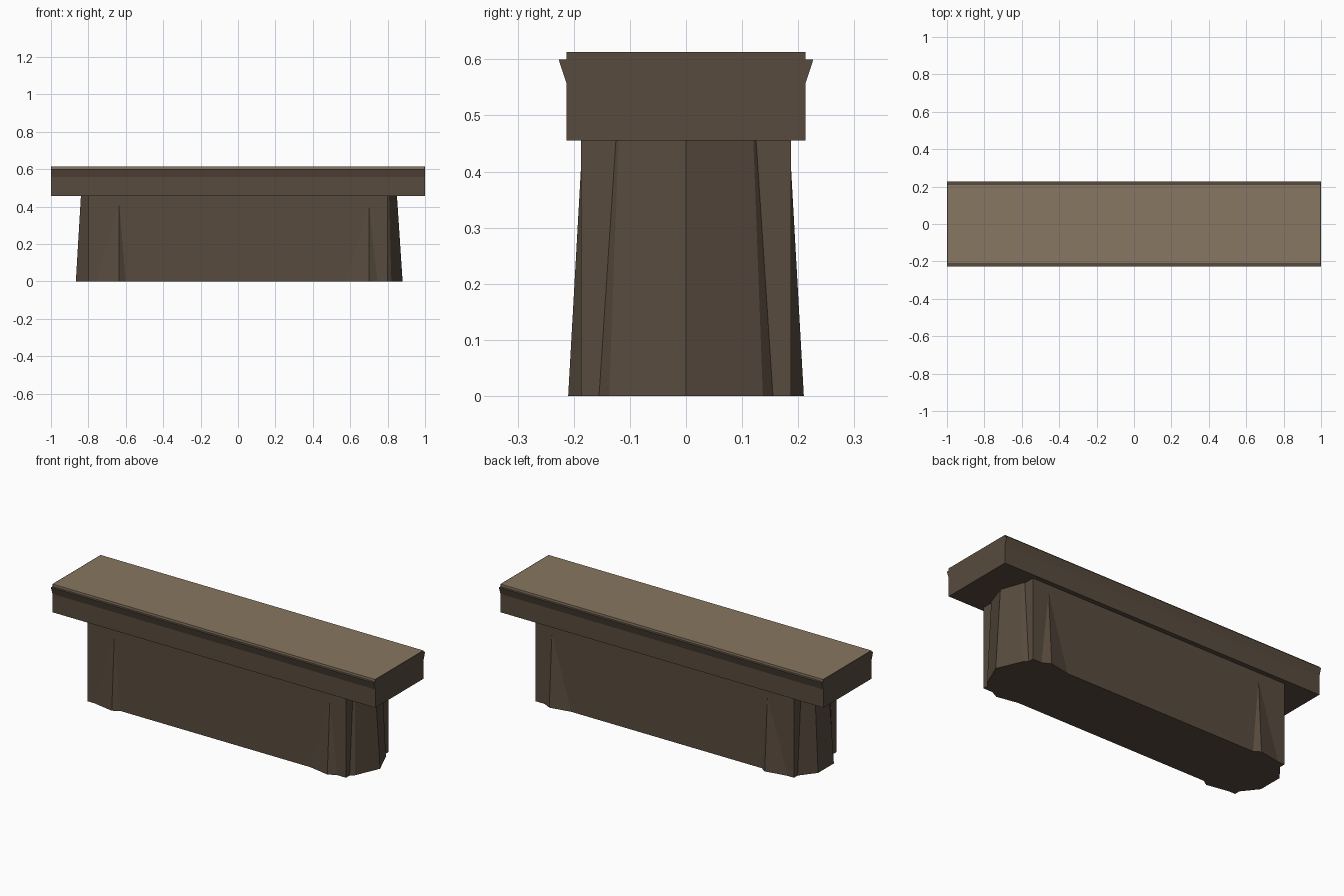
import bpy
import bmesh

cube = bpy.data.objects.get("Cube")
if cube:
    bpy.data.objects.remove(cube, do_unlink=True)


def material(name, rgb):
    mat = bpy.data.materials.new(name)
    mat.use_nodes = True
    mat.diffuse_color = (*rgb, 1)
    shader = next(n for n in mat.node_tree.nodes if n.type == "BSDF_PRINCIPLED")
    shader.inputs["Base Color"].default_value = (*rgb, 1)
    shader.inputs["Roughness"].default_value = 0.9
    return mat


BROWN = material("dark brown", (0.098, 0.070, 0.048))
TAN = material("light tan", (0.242, 0.184, 0.119))


def loft(name, lower, upper, mat):
    """Join two matching loops of points with side faces and close both ends."""
    bm = bmesh.new()
    a = [bm.verts.new(p) for p in lower]
    b = [bm.verts.new(p) for p in upper]
    n = len(a)
    bm.faces.new(a)
    bm.faces.new(b)
    for i in range(n):
        j = (i + 1) % n
        bm.faces.new((a[i], a[j], b[j], b[i]))
    return finish(name, bm, mat)


def finish(name, bm, mat):
    bmesh.ops.recalc_face_normals(bm, faces=bm.faces)
    mesh = bpy.data.meshes.new(name)
    bm.to_mesh(mesh)
    bm.free()
    mesh.materials.append(mat)
    obj = bpy.data.objects.new(name, mesh)
    bpy.context.collection.objects.link(obj)
    return obj


def box(name, x0, x1, half_y, z0, z1, mat):
    ring = [(x0, -half_y), (x1, -half_y), (x1, half_y), (x0, half_y)]
    return loft(name, [(*p, z0) for p in ring], [(*p, z1) for p in ring], mat)


def mirrored(half):
    """Complete an outline from its -y half, ordered from the wall outwards."""
    return half + [(x, -y) for x, y in reversed(half) if y]


WALL_X, WALL_Y = 0.80, 0.187
BASE_Z, LEDGE_Z, TOP_Z = 0.455, 0.60, 0.613
CAP_Y, LIP_Y = 0.213, 0.227

# Straight central wall
box("base_wall", -WALL_X, WALL_X, WALL_Y, 0, BASE_Z, BROWN)

# Tapered ends: a pointed one on +x and a blunt one on -x
ends = {
    "pointed_end": ([(0.80, -0.155), (0.82, -0.137), (0.88, 0)],
                    [(0.80, -0.125), (0.808, -0.12), (0.85, 0)]),
    "blunt_end": ([(-0.80, -0.155), (-0.867, -0.07)],
                  [(-0.80, -0.125), (-0.84, -0.06)]),
}
for name, (low, high) in ends.items():
    loft(name, [(*p, 0) for p in mirrored(low)],
         [(*p, BASE_Z) for p in mirrored(high)], BROWN)

# Sloping buttresses that rise to a point on both long walls
for end, x_inner, x_ridge, x_outer in (("left", 0.58, 0.70, 0.745),
                                       ("right", -0.60, -0.635, -0.76)):
    for face, side in (("front", -1), ("back", 1)):
        bm = bmesh.new()
        wall = side * WALL_Y
        inner, foot, outer, peak = [bm.verts.new(p) for p in (
            (x_inner, wall, 0), (x_ridge, side * 0.21, 0),
            (x_outer, wall, 0), (x_ridge, wall, 0.41))]
        for tri in ((inner, foot, peak), (foot, outer, peak),
                    (inner, outer, foot), (inner, peak, outer)):
            bm.faces.new(tri)
        finish(f"{face}_{end}_buttress", bm, BROWN)

# Cap with an outward sloping lip along both long sides
half_profile = [(-CAP_Y, BASE_Z), (-CAP_Y, 0.557), (-LIP_Y, LEDGE_Z)]
profile = half_profile + [(-y, z) for y, z in reversed(half_profile)]
loft("cap", [(-1, *p) for p in profile], [(1, *p) for p in profile], BROWN)

# Thin top slab held between narrow end trims
TRIM_X = 0.995
box("top_slab", -TRIM_X, TRIM_X, CAP_Y, LEDGE_Z, TOP_Z, TAN)
box("left_trim", TRIM_X, 1, CAP_Y, LEDGE_Z, TOP_Z, BROWN)
box("right_trim", -1, -TRIM_X, CAP_Y, LEDGE_Z, TOP_Z, BROWN)
